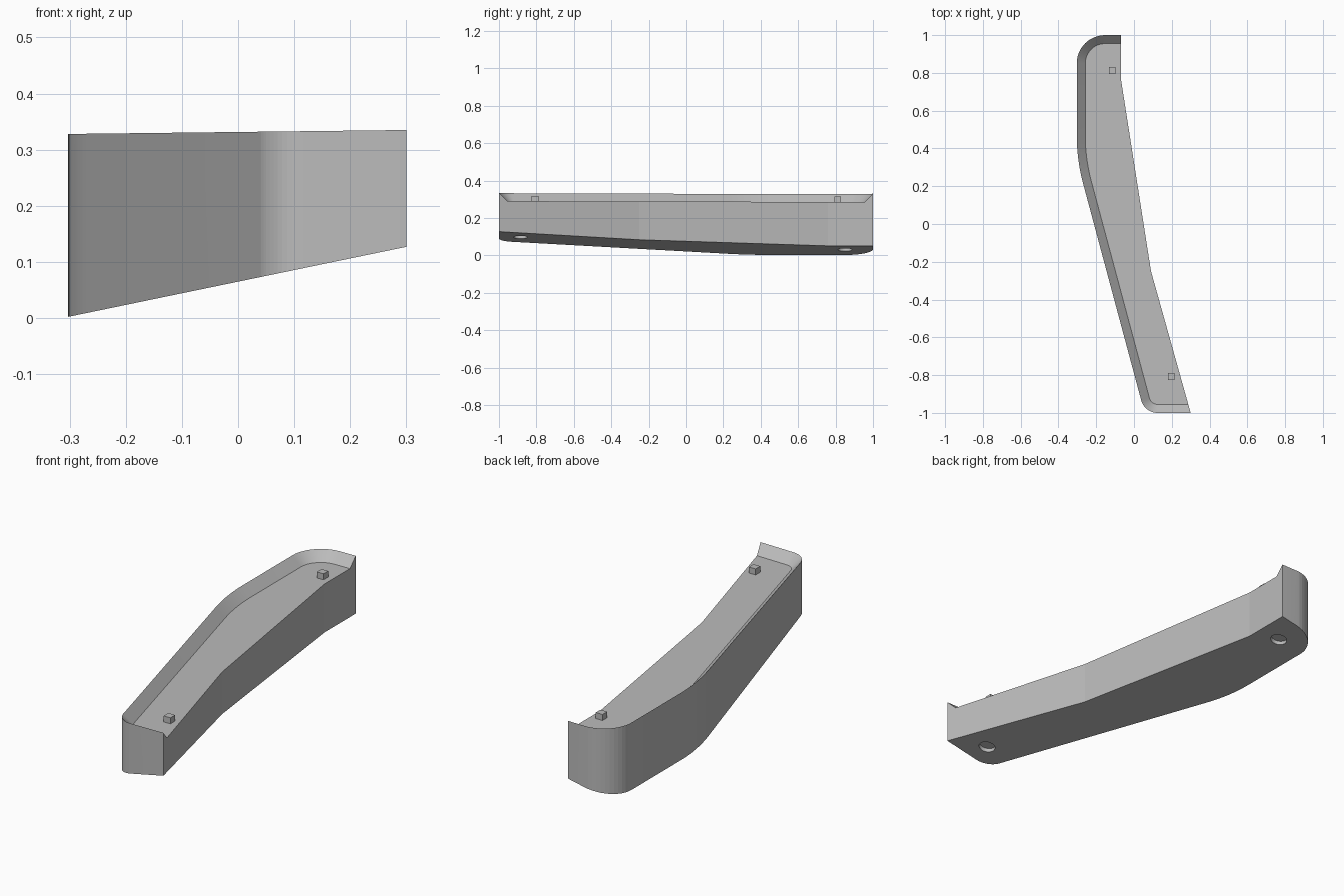
import bpy, bmesh, math
from mathutils import Vector, Matrix

cube = bpy.data.objects.get("Cube")
if cube:
    bpy.data.objects.remove(cube, do_unlink=True)

grey = bpy.data.materials.new("mid grey")
grey.use_nodes = True
colour = (0.5, 0.5, 0.5, 1)
grey.diffuse_color = colour
grey.node_tree.nodes["Principled BSDF"].inputs["Base Color"].default_value = colour

SLOPE = 0.207
LIP = 0.045
STEPS = 12


def under(x):
    return 0.002 + SLOPE * (x + 0.303)


def rim(x):
    return 0.3315 + 0.0117 * x


def floor(x):
    return rim(x) - LIP


def rounded(points, radii):
    """Open path with an arc at each inner corner."""
    pts = [Vector(p) for p in points]
    path = [pts[0]]
    for a, b, c, r in zip(pts, pts[1:], pts[2:], radii):
        u, v = (a - b).normalized(), (c - b).normalized()
        half = u.angle(v) / 2
        centre = b + (u + v).normalized() * r / math.sin(half)
        start = b + u * r / math.tan(half) - centre
        turn = start.angle_signed(b + v * r / math.tan(half) - centre)
        for i in range(STEPS + 1):
            path.append(centre + Matrix.Rotation(-turn * i / STEPS, 2) @ start)
    return path + [pts[-1]]


def add_object(name, bm):
    bmesh.ops.recalc_face_normals(bm, faces=bm.faces)
    mesh = bpy.data.meshes.new(name)
    bm.to_mesh(mesh)
    bm.free()
    mesh.materials.append(grey)
    obj = bpy.data.objects.new(name, mesh)
    bpy.context.collection.objects.link(obj)
    return obj


# Plan: rounded outer side, its inset copy, and the bends of the open side
lean = 0.268
outer = rounded([(-0.068, 1), (-0.303, 1), (-0.303, 0.34), (0.056, -1), (0.3, -1)],
                [0.15, 1.0, 0.09])
shift = LIP * math.tan(math.atan(lean) / 2)
low = -1 + LIP
inset_x = -0.303 + LIP
inset_y = 0.34 + shift
inner = rounded([(-0.068, 1 - LIP), (inset_x, 1 - LIP), (inset_x, inset_y),
                 (inset_x + lean * (inset_y - low), low), (0.2874, low)],
                [0.15 - LIP, 1 - LIP, 0.09 - LIP])
bends = [Vector((-0.068, 0.76)), Vector((0.09, -0.25))]

# Body: sloping underside, upright walls, chamfered lip and sunken floor
bm = bmesh.new()


def ring(path, height):
    return [bm.verts.new((p.x, p.y, height(p.x))) for p in path]


base, edge, deck = ring(outer, under), ring(outer, rim), ring(inner, floor)
base_bend, deck_bend = ring(bends, under), ring(bends, floor)
smooth_faces = []
for lower, upper in ((base, edge), (edge, deck)):
    for i in range(len(lower) - 1):
        smooth_faces.append(bm.faces.new((lower[i], lower[i + 1], upper[i + 1], upper[i])))
bm.faces.new(base + base_bend[::-1])
bm.faces.new(deck + deck_bend[::-1])
bm.faces.new((base[0], base_bend[0], deck_bend[0], deck[0], edge[0]))
bm.faces.new((base_bend[0], base_bend[1], deck_bend[1], deck_bend[0]))
bm.faces.new((base_bend[1], base[-1], edge[-1], deck[-1], deck_bend[1]))
for f in smooth_faces:
    f.smooth = True
body = add_object("tray_body", bm)

# Shallow round sockets cut square to the underside
tilt = Matrix.Rotation(-math.atan(SLOPE), 4, "Y")
bm = bmesh.new()
for x, y in ((-0.17, 0.85), (0.155, -0.885)):
    bmesh.ops.create_cone(bm, cap_ends=True, segments=32, radius1=0.038, radius2=0.038,
                          depth=0.04, matrix=Matrix.Translation((x, y, under(x))) @ tilt)
cutter = add_object("socket_cutter", bm)
cutter.hide_render = True
cut = body.modifiers.new("sockets", "BOOLEAN")
cut.operation = "DIFFERENCE"
cut.solver = "EXACT"
cut.object = cutter
bpy.ops.object.select_all(action="DESELECT")
bpy.context.view_layer.objects.active = body
body.select_set(True)
bpy.ops.object.modifier_apply(modifier=cut.name)
bpy.data.objects.remove(cutter, do_unlink=True)
bpy.ops.object.shade_smooth_by_angle(angle=math.radians(5.5))

# Locating pegs on the floor
for name, x, y in (("back_peg", -0.115, 0.812), ("front_peg", 0.197, -0.807)):
    bm = bmesh.new()
    bmesh.ops.create_cube(bm, size=0.036, matrix=Matrix.Translation((x, y, floor(x) + 0.011)))
    add_object(name, bm)
